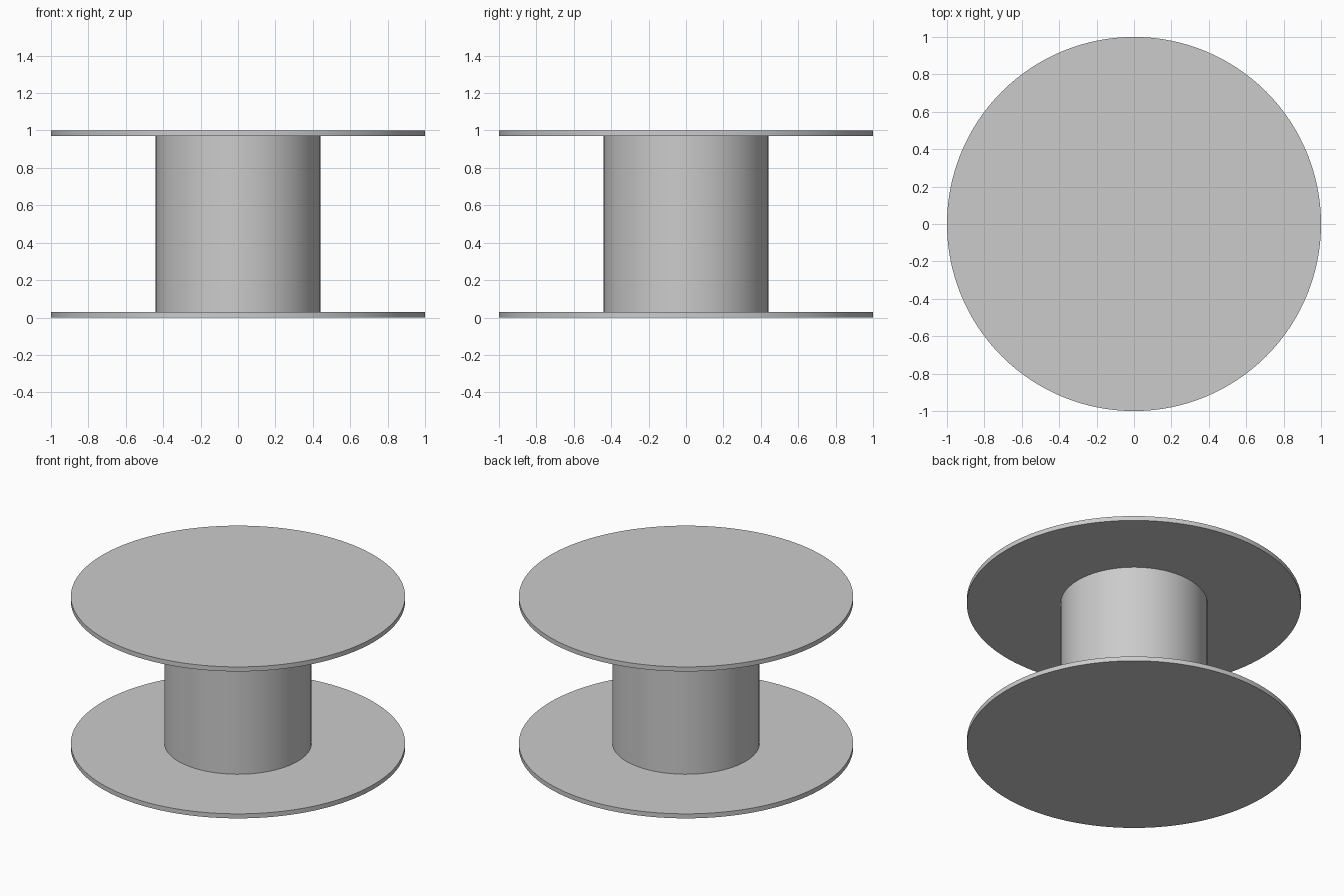
import bpy
import math

default = bpy.data.objects.get("Cube")
if default:
    bpy.data.objects.remove(default, do_unlink=True)

HEIGHT = 1.0
FLANGE_RADIUS = 1.0
FLANGE_THICKNESS = 0.03
CORE_RADIUS = 0.44

grey = bpy.data.materials.new("light_grey")
grey.use_nodes = True
colour = (0.6, 0.6, 0.6, 1.0)
grey.diffuse_color = colour
grey.node_tree.nodes["Principled BSDF"].inputs["Base Color"].default_value = colour


def disc(name, radius, bottom, top, sides):
    """Upright cylinder between two heights, smooth around its wall."""
    bpy.ops.mesh.primitive_cylinder_add(
        vertices=sides, radius=radius, depth=top - bottom,
        location=(0, 0, (bottom + top) / 2))
    obj = bpy.context.object
    obj.name = name
    obj.data.name = name
    obj.data.materials.append(grey)
    bpy.ops.object.shade_smooth_by_angle(angle=math.radians(30))
    return obj


# Wide end plates
disc("bottom_flange", FLANGE_RADIUS, 0, FLANGE_THICKNESS, 128)
disc("top_flange", FLANGE_RADIUS, HEIGHT - FLANGE_THICKNESS, HEIGHT, 128)

# Central drum joining the plates
disc("core", CORE_RADIUS, FLANGE_THICKNESS, HEIGHT - FLANGE_THICKNESS, 64)
